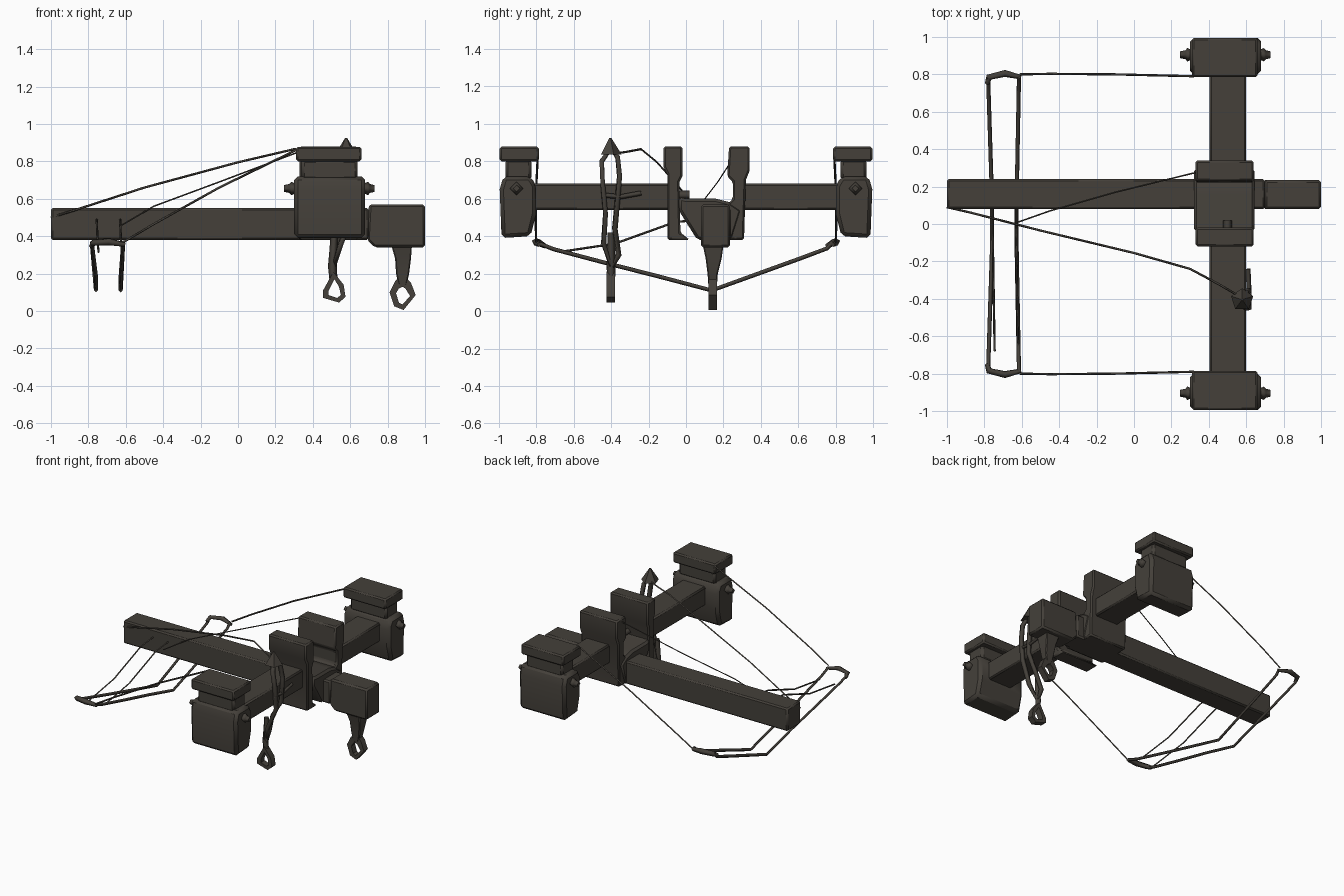
import bpy, bmesh, math
from mathutils import Vector

mat = bpy.data.materials.new("dark weathered wood")
mat.diffuse_color = (0.058, 0.051, 0.042, 1)


def finish(name, bm, bevel=0.0):
    """Turn a bmesh into a named object, with worn edges if asked."""
    bmesh.ops.recalc_face_normals(bm, faces=bm.faces)
    me = bpy.data.meshes.new(name)
    bm.to_mesh(me)
    bm.free()
    me.materials.append(mat)
    ob = bpy.data.objects.new(name, me)
    bpy.context.collection.objects.link(ob)
    bpy.context.view_layer.objects.active = ob
    ob.select_set(True)
    if bevel:
        mod = ob.modifiers.new("worn edges", 'BEVEL')
        mod.width, mod.segments = bevel, 1
    bpy.ops.object.shade_smooth_by_angle(angle=math.radians(35))
    ob.select_set(False)
    return ob


def prism(name, pts, axis, a, b, bevel=0.012):
    """Extrude a 2D outline along x (outline in y,z) or y (outline in x,z)."""
    bm = bmesh.new()
    place = (lambda u, v, t: (t, u, v)) if axis == 'x' else (lambda u, v, t: (u, t, v))
    ends = [[bm.verts.new(place(u, v, t)) for u, v in pts] for t in (a, b)]
    bm.faces.new(ends[0])
    bm.faces.new(ends[1])
    n = len(pts)
    for i in range(n):
        j = (i + 1) % n
        bm.faces.new((ends[0][i], ends[0][j], ends[1][j], ends[1][i]))
    return finish(name, bm, bevel)


def box(name, x, y, z, bevel=0.012):
    return prism(name, [(y[0], z[0]), (y[1], z[0]), (y[1], z[1]), (y[0], z[1])],
                 'x', x[0], x[1], bevel)


def rope(name, pts, radius, closed=False, widths=None):
    """Thin low-poly cord through the given points."""
    cu = bpy.data.curves.new(name, 'CURVE')
    cu.dimensions = '3D'
    cu.bevel_depth, cu.bevel_resolution, cu.use_fill_caps = radius, 0, True
    sp = cu.splines.new('POLY')
    sp.points.add(len(pts) - 1)
    for i, p in enumerate(pts):
        sp.points[i].co = (*p, 1)
        sp.points[i].radius = widths[i] if widths else 1
    sp.use_cyclic_u = closed
    cu.materials.append(mat)
    ob = bpy.data.objects.new(name, cu)
    bpy.context.collection.objects.link(ob)
    bpy.context.view_layer.objects.active = ob
    ob.select_set(True)
    bpy.ops.object.convert(target='MESH')
    ob.select_set(False)


def ring(name, outer, inner, y0, y1):
    """Flat closed loop, outline in x,z with a matching hole."""
    bm = bmesh.new()
    n = len(outer)
    v = [[bm.verts.new((p[0], y, p[1])) for p in loop]
         for y in (y0, y1) for loop in (outer, inner)]
    for i in range(n):
        j = (i + 1) % n
        for a, b in ((0, 1), (1, 3), (3, 2), (2, 0)):
            bm.faces.new((v[a][i], v[a][j], v[b][j], v[b][i]))
    finish(name, bm)


# Long beam with heavy end block
box("long_beam", (-1, 0.70), (0.08, 0.24), (0.38, 0.55), 0.01)
prism("beam_end_block", [(0.69, 0.38), (0.73, 0.34), (1.0, 0.34), (1.0, 0.57),
                         (0.70, 0.57)], 'y', 0.08, 0.235)

# Saddle where the beams meet, with two tall brackets
prism("saddle", [(-0.04, 0.54), (0.06, 0.38), (0.25, 0.38), (0.30, 0.54),
                 (0.24, 0.58), (0.16, 0.60), (0.0, 0.60), (-0.04, 0.61)],
      'x', 0.32, 0.645, 0.015)
prism("front_bracket", [(-0.10, 0.38), (0.02, 0.38), (-0.03, 0.42), (-0.035, 0.69),
                        (-0.02, 0.72), (-0.02, 0.88), (-0.12, 0.88),
                        (-0.12, 0.77), (-0.10, 0.73)], 'x', 0.33, 0.64, 0.01)
prism("back_bracket", [(0.22, 0.38), (0.31, 0.38), (0.32, 0.70), (0.34, 0.75),
                       (0.34, 0.88), (0.23, 0.88), (0.22, 0.72), (0.25, 0.69),
                       (0.25, 0.60), (0.22, 0.57)], 'x', 0.33, 0.64, 0.01)
rope("saddle_peg", [(0.5, -0.10, 0.62), (0.5, 0.02, 0.62)], 0.025)

# Cross arms, each with a housing, neck, cap and axle pin
arms = (("front", -1, -0.09), ("back", 1, 0.29))
for side, s, inner in arms:
    box(side + "_cross_arm", (0.405, 0.60), sorted((inner, s * 0.83)), (0.54, 0.68), 0.01)
    profile = [(0.80, 0.67), (0.83, 0.72), (0.975, 0.72), (0.995, 0.65),
               (0.985, 0.39), (0.83, 0.40), (0.80, 0.52)]
    prism(side + "_housing", [(s * y, z) for y, z in profile], 'x', 0.30, 0.68, 0.02)
    box(side + "_neck", (0.34, 0.64), sorted((s * 0.825, s * 0.965)), (0.70, 0.81), 0.015)
    box(side + "_cap", (0.31, 0.66), sorted((s * 0.785, s * 0.995)), (0.80, 0.878), 0.01)
    rope(side + "_axle_pin", [(x, s * 0.905, 0.655) for x in
                              (0.245, 0.275, 0.285, 0.32, 0.66, 0.695, 0.705, 0.73)],
         0.03, widths=(0.6, 0.8, 1.2, 0.7, 0.7, 1.2, 0.8, 0.6))

# Hanging rope sling under the long beam
sling = [(-0.80, 0.36), (-0.72, 0.33), (-0.45, 0.26), (-0.15, 0.185), (0.14, 0.11),
         (0.38, 0.195), (0.62, 0.28), (0.77, 0.335), (0.80, 0.37)]
for name, x, mid in (("outer", -0.78, -0.755), ("inner", -0.615, -0.63)):
    rope(name + "_sling_cord",
         [(x + (mid - x) * (1 - abs(y) / 0.8), y * 0.98, z) for y, z in sling], 0.011)
    # Strands tying the sling to the beam
    rope(name + "_sling_strand", [(mid, 0.09, 0.49), (mid, -0.06, 0.475),
                                  (mid + 0.005, -0.38, 0.36), (mid + 0.01, -0.68, 0.315)], 0.006)

for side, s, _ in arms:
    # Thick end of the sling
    rope(side + "_sling_end", [(-0.785, s * 0.75, 0.345), (-0.775, s * 0.785, 0.365),
                               (-0.69, s * 0.805, 0.37), (-0.605, s * 0.785, 0.355)],
         0.018, widths=(0.7, 1, 1.1, 0.7))
    # Stay rope rising to the cap
    rope(side + "_stay_rope", [(-0.61, s * 0.80, 0.37), (-0.45, s * 0.803, 0.465),
                               (-0.1, s * 0.80, 0.66), (0.32, s * 0.79, 0.865)], 0.006)

# Ropes running from the long beam to the knot and to the back bracket
rope("knot_rope", [(-1.0, 0.09, 0.50), (-0.87, 0.06, 0.54), (-0.5, -0.035, 0.66),
                   (0, -0.155, 0.795), (0.30, -0.24, 0.865), (0.45, -0.32, 0.85),
                   (0.57, -0.39, 0.84)], 0.006)
rope("bracket_rope", [(-0.62, 0.01, 0.46), (-0.45, 0.07, 0.56), (-0.1, 0.17, 0.69),
                      (0.35, 0.28, 0.86)], 0.004)

# Lashing loop beside the front arm, with its peaked knot
rope("arm_lashing", [(0.58, -0.40, 0.87), (0.60, -0.45, 0.80), (0.615, -0.445, 0.68),
                     (0.615, -0.43, 0.52), (0.55, -0.44, 0.36), (0.51, -0.40, 0.23),
                     (0.51, -0.36, 0.30), (0.55, -0.38, 0.44), (0.615, -0.37, 0.55),
                     (0.615, -0.355, 0.72), (0.60, -0.365, 0.82)], 0.017, True)
rope("lashing_bar", [(0.615, -0.45, 0.62), (0.615, -0.35, 0.61), (0.61, -0.24, 0.63)], 0.013)
bm = bmesh.new()
bmesh.ops.create_cone(bm, cap_ends=True, segments=5, radius1=0.062, radius2=0.006, depth=0.09)
bmesh.ops.translate(bm, verts=bm.verts, vec=Vector((0.578, -0.405, 0.88)))
finish("lashing_knot", bm)
rope("lashing_tail", [(0.515, -0.40, 0.42), (0.51, -0.40, 0.32), (0.505, -0.40, 0.24),
                      (0.51, -0.40, 0.17)], 0.024, widths=(0.8, 0.9, 1, 0.9))

# Flat hanging loops at the bottom of both straps
ring("arm_strap_loop", [(0.51, 0.21), (0.565, 0.14), (0.575, 0.075), (0.54, 0.045),
                        (0.455, 0.07), (0.455, 0.11)],
     [(0.515, 0.17), (0.54, 0.13), (0.55, 0.085), (0.53, 0.07),
      (0.485, 0.085), (0.485, 0.11)], -0.425, -0.38)
ring("beam_strap_loop", [(0.88, 0.20), (0.925, 0.15), (0.95, 0.085), (0.885, 0.005),
                         (0.835, 0.025), (0.81, 0.10), (0.84, 0.16)],
     [(0.88, 0.13), (0.895, 0.12), (0.92, 0.08), (0.88, 0.035),
      (0.86, 0.045), (0.845, 0.095), (0.86, 0.12)], 0.12, 0.165)

# Strap under the end block, narrowing downward
bm = bmesh.new()
levels = [(0.35, 0.82, 0.93, 0.09, 0.20), (0.28, 0.84, 0.925, 0.105, 0.19),
          (0.20, 0.845, 0.915, 0.115, 0.17), (0.13, 0.86, 0.90, 0.12, 0.165)]
rows = [[bm.verts.new(p) for p in ((a, c, z), (b, c, z), (b, d, z), (a, d, z))]
        for z, a, b, c, d in levels]
for r, q in zip(rows, rows[1:]):
    for i in range(4):
        j = (i + 1) % 4
        bm.faces.new((r[i], r[j], q[j], q[i]))
bm.faces.new(rows[0])
bm.faces.new(rows[-1])
finish("beam_strap", bm, 0.006)
